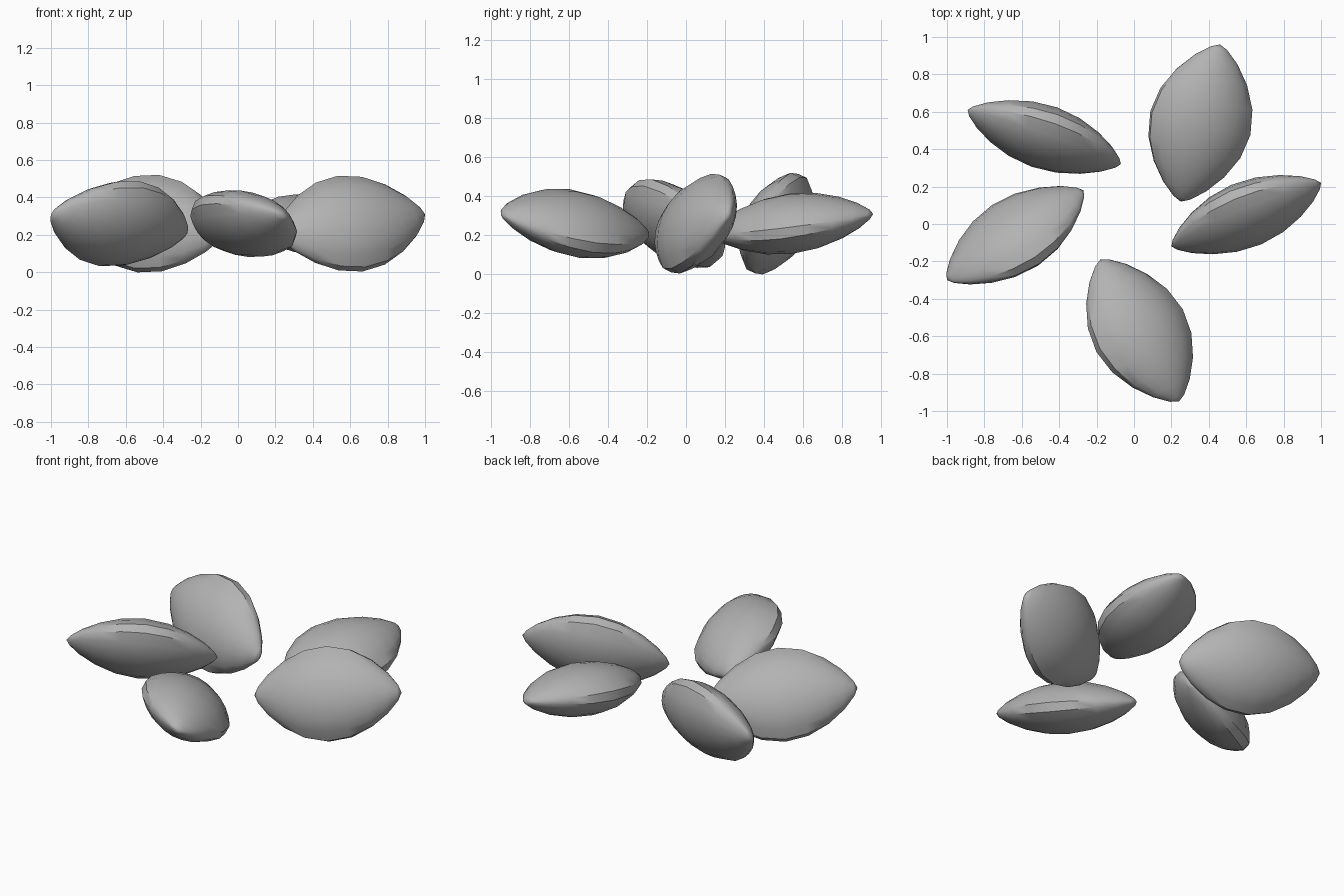
import bpy, bmesh, math
from mathutils import Vector

if "Cube" in bpy.data.objects:
    bpy.data.objects.remove(bpy.data.objects["Cube"])

grey = bpy.data.materials.new("plain grey")
grey.diffuse_color = (0.45, 0.45, 0.45, 1)
grey.use_nodes = True
grey.node_tree.nodes["Principled BSDF"].inputs["Base Color"].default_value = grey.diffuse_color

HALF_WIDTH, HALF_THICK, RINGS = 0.275, 0.152, 10
# cross-section: narrow rim on both sides, domed faces (fractions of half width / thickness)
QUARTER = [(1, 0.18), (0.82, 0.5), (0.6, 0.76), (0.3, 0.94)]
top = QUARTER + [(0, 1)] + [(-u, v) for u, v in reversed(QUARTER)]
SECTION = top + [(-u, -v) for u, v in top]


def seed(name, inner, outer, roll):
    """Pointed seed between two tips, rolled about its own length (degrees)."""
    a, b = Vector(inner), Vector(outer)
    d = (b - a).normalized()
    side = Vector((0, 0, 1)).cross(d).normalized()
    up = d.cross(side)
    r = math.radians(roll)
    wide = side * math.cos(r) + up * math.sin(r)
    thick = d.cross(wide)
    bm = bmesh.new()
    rings = []
    for i in range(1, RINGS):
        s = 0.5 - 0.5 * math.cos(math.pi * i / RINGS)
        k = math.sin(math.pi * s) ** 0.7
        c = a.lerp(b, s)
        rings.append([bm.verts.new(c + wide * (u * k * HALF_WIDTH) + thick * (v * k * HALF_THICK))
                      for u, v in SECTION])
    n = len(SECTION)
    tip_a, tip_b = bm.verts.new(a), bm.verts.new(b)
    for j in range(n):
        q = (j + 1) % n
        bm.faces.new((tip_a, rings[0][q], rings[0][j]))
        bm.faces.new((tip_b, rings[-1][j], rings[-1][q]))
        for lo, hi in zip(rings, rings[1:]):
            bm.faces.new((lo[j], lo[q], hi[q], hi[j]))
    bmesh.ops.recalc_face_normals(bm, faces=bm.faces)
    mesh = bpy.data.meshes.new(name)
    bm.to_mesh(mesh)
    bm.free()
    mesh.materials.append(grey)
    ob = bpy.data.objects.new(name, mesh)
    bpy.context.collection.objects.link(ob)
    bpy.ops.object.select_all(action='DESELECT')
    ob.select_set(True)
    bpy.context.view_layer.objects.active = ob
    bpy.ops.object.shade_smooth_by_angle(angle=math.radians(40))


# five seeds in a loose ring, outer tips slightly raised
Z_IN, Z_OUT = 0.21, 0.31
for name, p, q, roll in [
    ("seed_front", (-0.18, -0.19), (0.24, -0.95), -27),
    ("seed_right", (0.20, -0.12), (1.00, 0.22), 63),
    ("seed_back_right", (0.25, 0.12), (0.46, 0.96), 11),
    ("seed_back_left", (-0.07, 0.32), (-0.89, 0.61), 114),
    ("seed_left", (-0.27, 0.18), (-1.00, -0.30), 50),
]:
    seed(name, (*p, Z_IN), (*q, Z_OUT), roll)
